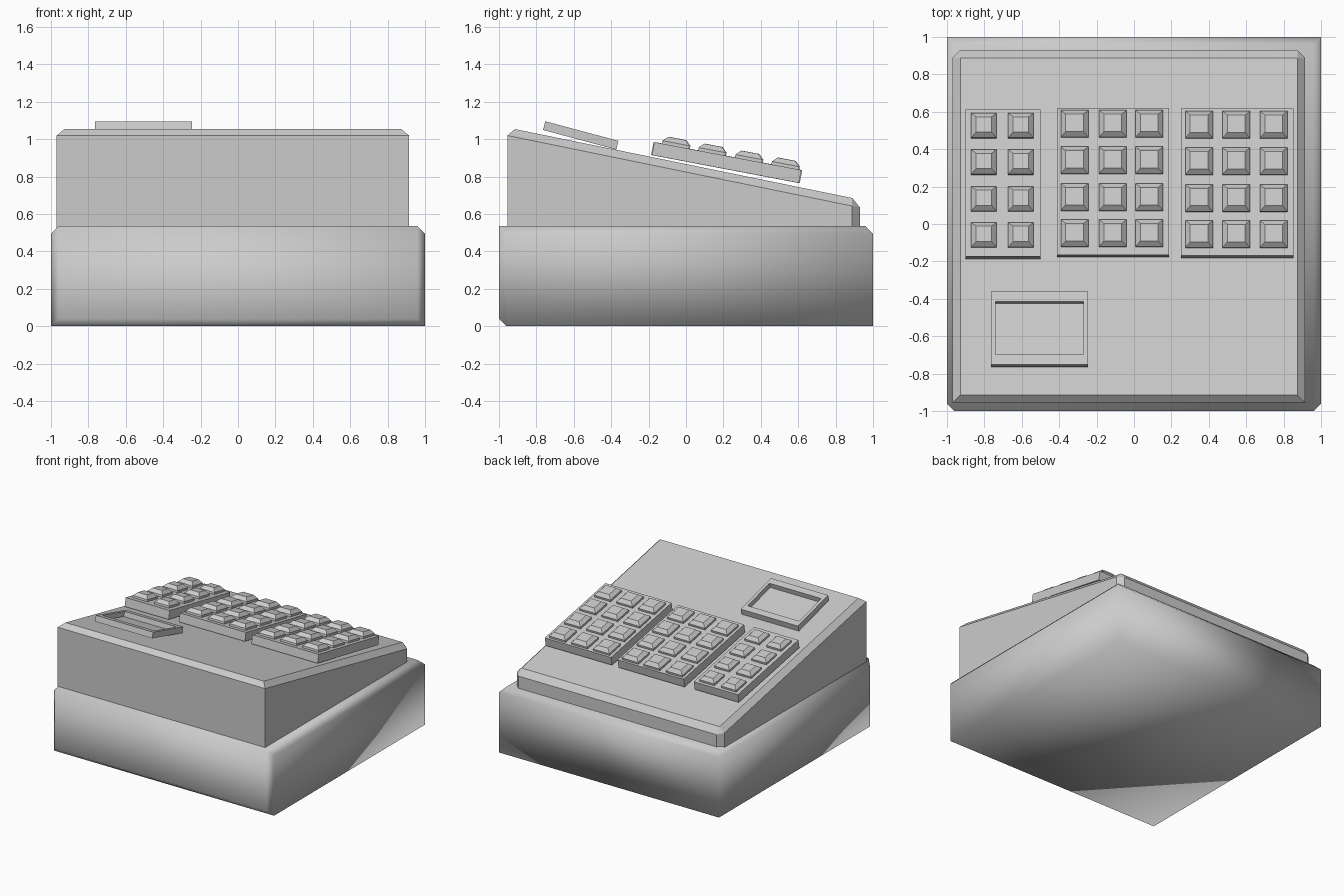
import bpy, bmesh, math
from mathutils import Matrix, Vector

if "Cube" in bpy.data.objects:
    bpy.data.objects.remove(bpy.data.objects["Cube"])


def add_box(bm, center, size):
    """Add a box to bm and return its vertices."""
    m = Matrix.Translation(center) @ Matrix.Diagonal((*size, 1))
    return bmesh.ops.create_cube(bm, size=1, matrix=m)["verts"]


def finish(name, bm, matrix=None):
    bmesh.ops.recalc_face_normals(bm, faces=bm.faces[:])
    me = bpy.data.meshes.new(name)
    bm.to_mesh(me)
    bm.free()
    ob = bpy.data.objects.new(name, me)
    bpy.context.collection.objects.link(ob)
    if matrix:
        ob.matrix_world = matrix
    return ob


def bevel_where(bm, test, width):
    """Chamfer edges chosen by the position of their midpoint."""
    edges = [e for e in bm.edges if test((e.verts[0].co + e.verts[1].co) / 2)]
    bmesh.ops.bevel(bm, geom=edges, offset=width, segments=1,
                    affect='EDGES', profile=0.5)


def tilted(x, y, z, drop):
    return Matrix.Translation((x, y, z)) @ Matrix.Rotation(-drop, 4, 'X')


# Base block: partly chamfered, softly shaded
bm = bmesh.new()
add_box(bm, (0, 0, 0.2675), (2, 2, 0.535))


def base_edges(c):
    top_rim = c.z > 0.5 and c.y > -0.5
    bottom_front = c.z < 0.1 and c.y < -0.5
    front_corner = abs(c.x) > 0.5 and c.y < -0.5
    return top_rim or (bottom_front and abs(c.x) < 0.5) or front_corner


bevel_where(bm, base_edges, 0.04)
for f in bm.faces:
    f.smooth = True
finish("base", bm)

# Sloping upper housing
bm = bmesh.new()
add_box(bm, (-0.0275, -0.0125, 0.78), (1.885, 1.885, 0.52))
for v in bm.verts:
    if v.co.z > 0.78:
        v.co.z = 1.062 if v.co.y < 0 else 0.677


def housing_edges(c):
    top = c.z > 0.65
    side_front_corner = abs(c.x) > 0.5 and c.y < -0.9
    bottom = c.z < 0.53
    back_corner = abs(c.x) > 0.5 and c.y > 0.9
    return back_corner or (top and not side_front_corner and not bottom)


bevel_where(bm, housing_edges, 0.042)
finish("upper_housing", bm)

# Three key pads with rows of tapered keys: x min, x max, y centre, key columns, key size
KEY_TILT = math.radians(10.75)
ROWS = (0.525, 0.33, 0.133, -0.06)
PADS = {
    "left": (-0.9, -0.5, 0.213, (-0.803, -0.605), 0.135),
    "middle": (-0.413, 0.187, 0.222, (-0.318, -0.113, 0.082), 0.147),
    "right": (0.25, 0.852, 0.217, (0.348, 0.547, 0.747), 0.147),
}
for side, (x0, x1, yc, cols, key) in PADS.items():
    place = tilted((x0 + x1) / 2, yc, 0.875, KEY_TILT)
    bm = bmesh.new()
    add_box(bm, (0, 0, 0), (x1 - x0, 0.8, 0.07))
    finish("key_pad_" + side, bm, place)

    bm = bmesh.new()
    for x in cols:
        for y in ROWS:
            c = Vector((x - (x0 + x1) / 2, (y - 0.22) / math.cos(KEY_TILT), 0.056))
            verts = add_box(bm, c, (key, key, 0.042))
            top = [e for e in {e for v in verts for e in v.link_edges}
                   if all(v.co.z > 0.06 for v in e.verts)]
            bmesh.ops.bevel(bm, geom=top, offset=0.026, segments=1,
                            affect='EDGES', profile=0.5)
    finish("keys_" + side, bm, place)

# Display frame with a sunken screen
bm = bmesh.new()
add_box(bm, (0, 0, 0), (0.52, 0.405, 0.048))
bm.faces.ensure_lookup_table()
top = max(bm.faces, key=lambda f: f.calc_center_median().z)
bmesh.ops.inset_region(bm, faces=[top], thickness=0.035)
for v in top.verts:
    v.co.y = 0.147 if v.co.y > 0 else -0.147
floor = bmesh.ops.extrude_face_region(bm, geom=[top])["geom"]
bmesh.ops.translate(bm, vec=(0, 0, -0.04),
                    verts=[g for g in floor if isinstance(g, bmesh.types.BMVert)])
if top.is_valid:
    bmesh.ops.delete(bm, geom=[top], context='FACES_ONLY')
finish("display_frame", bm, tilted(-0.505, -0.5625, 1.02, math.radians(15)))
